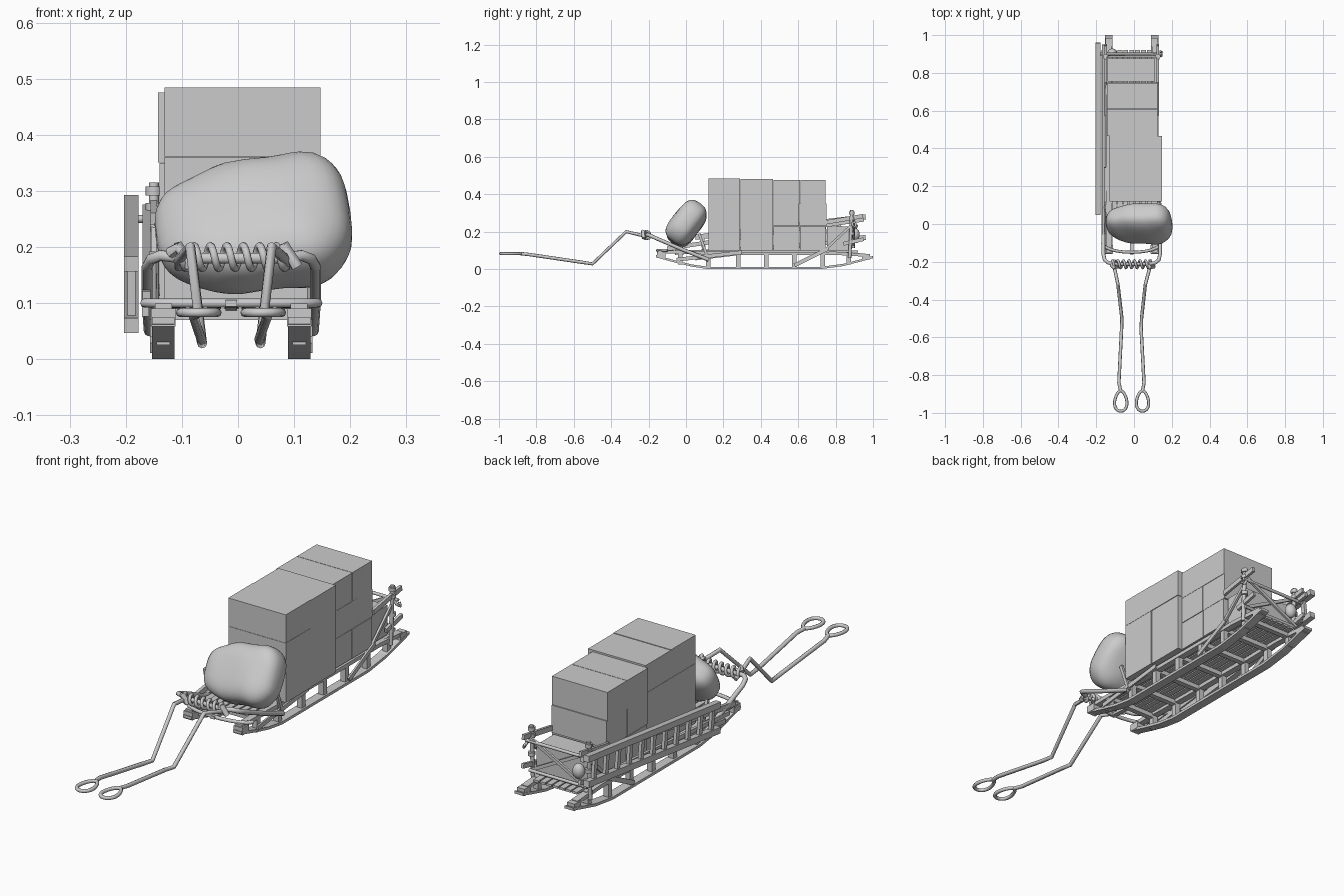
import bpy, bmesh, math
from mathutils import Vector, Matrix

if "Cube" in bpy.data.objects:
    bpy.data.objects.remove(bpy.data.objects["Cube"])

CX = -0.012          # sled centre line
SIDES = (-1, 1)


def finish(name, bm, smooth=False):
    bmesh.ops.recalc_face_normals(bm, faces=bm.faces)
    me = bpy.data.meshes.new(name)
    bm.to_mesh(me)
    bm.free()
    ob = bpy.data.objects.new(name, me)
    bpy.context.collection.objects.link(ob)
    if smooth:
        for p in me.polygons:
            p.use_smooth = True
    return ob


def box(name, x0, x1, y0, y1, z0, z1):
    bm = bmesh.new()
    m = Matrix.Translation(((x0 + x1) / 2, (y0 + y1) / 2, (z0 + z1) / 2))
    bmesh.ops.create_cube(bm, size=1, matrix=m @ Matrix.Diagonal((x1 - x0, y1 - y0, z1 - z0, 1)))
    return finish(name, bm)


def beam(name, p, q, w, h):
    p, q = Vector(p), Vector(q)
    d = q - p
    bm = bmesh.new()
    m = Matrix.Translation((p + q) / 2) @ d.to_track_quat('Y', 'Z').to_matrix().to_4x4()
    bmesh.ops.create_cube(bm, size=1, matrix=m @ Matrix.Diagonal((w, d.length, h, 1)))
    return finish(name, bm)


def tube(name, pts, r, closed=False, res=2):
    cu = bpy.data.curves.new(name, 'CURVE')
    cu.dimensions = '3D'
    cu.bevel_depth = r
    cu.bevel_resolution = res
    cu.use_fill_caps = True
    sp = cu.splines.new('POLY')
    sp.points.add(len(pts) - 1)
    for s, p in zip(sp.points, pts):
        s.co = (*p, 1)
    sp.use_cyclic_u = closed
    ob = bpy.data.objects.new(name, cu)
    bpy.context.collection.objects.link(ob)
    bpy.ops.object.select_all(action='DESELECT')
    ob.select_set(True)
    bpy.context.view_layer.objects.active = ob
    bpy.ops.object.convert(target='MESH')
    bpy.ops.object.shade_smooth_by_angle(angle=math.radians(50))
    return ob


def strip(name, x, w, t, path):
    # bent plank: a side profile extruded across x
    outline = list(path) + [(y, z + t) for y, z in reversed(path)]
    bm = bmesh.new()
    f = bm.faces.new([bm.verts.new((x - w / 2, y, z)) for y, z in outline])
    ext = bmesh.ops.extrude_face_region(bm, geom=[f])
    bmesh.ops.translate(bm, vec=(w, 0, 0), verts=[v for v in ext['geom'] if isinstance(v, bmesh.types.BMVert)])
    return finish(name, bm)


RUN = [(-0.16, 0.063), (-0.06, 0.035), (0.03, 0.013), (0.12, 0), (0.72, 0), (0.84, 0.016), (0.93, 0.039), (1.0, 0.058)]
RAIL = [(-0.15, 0.082), (-0.02, 0.082), (0.2, 0.076), (0.6, 0.074), (0.8, 0.076), (0.96, 0.066)]
STATIONS = (-0.03, 0.12, 0.28, 0.43, 0.58, 0.73, 0.87)

# runners, rails, posts and diagonal braces
for s in SIDES:
    x = CX + s * 0.121
    strip('runner', x, 0.04, 0.012, RUN)
    strip('upper_rail', x, 0.03, 0.017, RAIL)
    box('runner_front_block', x - 0.022, x + 0.022, -0.155, -0.11, 0.058, 0.09)
    box('runner_back_block', x - 0.018, x + 0.018, 0.94, 0.985, 0.05, 0.08)
    for y in STATIONS:
        z0 = 0.025 if y < 0 or y > 0.8 else 0.005
        box('runner_post', x - 0.012, x + 0.012, y - 0.012, y + 0.012, z0, 0.085)
    xs = x + s * 0.02
    beam('brace_front', (xs, -0.05, 0.05), (xs, 0.3, 0.09), 0.008, 0.02)
    beam('brace_back', (xs, 0.58, 0.02), (xs, 0.76, 0.11), 0.008, 0.02)
    beam('front_stanchion', (xs, 0.12, 0.05), (xs, 0.07, 0.19), 0.012, 0.014)

# deck
for y in STATIONS:
    box('cross_bar', CX - 0.125, CX + 0.125, y - 0.012, y + 0.012, 0.07, 0.09)
for i in range(7):
    x = CX + (i - 3) * 0.031
    strip('deck_slat', x, 0.025, 0.01, [(-0.06, 0.094), (0.2, 0.091), (0.75, 0.091), (0.92, 0.088)])

# stacked cargo boxes: y0, y1, z0, z1, x0, x1
for i, b in enumerate([
        (0.12, 0.289, 0.10, 0.36, -0.131, 0.147), (0.12, 0.29, 0.361, 0.484, -0.131, 0.147),
        (0.291, 0.465, 0.10, 0.36, -0.131, 0.145), (0.291, 0.466, 0.361, 0.482, -0.131, 0.147),
        (0.468, 0.607, 0.10, 0.228, -0.14, 0.124), (0.61, 0.745, 0.10, 0.228, -0.138, 0.125),
        (0.467, 0.605, 0.23, 0.35, -0.14, 0.125), (0.608, 0.75, 0.23, 0.35, -0.14, 0.124),
        (0.467, 0.61, 0.351, 0.475, -0.143, 0.125), (0.612, 0.747, 0.351, 0.475, -0.143, 0.125),
        (0.755, 0.875, 0.10, 0.228, -0.14, 0.11)]):
    box(f'cargo_box_{i + 1}', b[4], b[5], b[0], b[1], b[2], b[3])


# soft sack leaning on the front boxes
def power(v, e):
    return math.copysign(abs(v) ** e, v)


bm = bmesh.new()
bmesh.ops.create_uvsphere(bm, u_segments=32, v_segments=20, radius=1)
for v in bm.verts:
    x, y, z = v.co
    r = math.hypot(x, y)
    c = power(r, 0.65)
    a = math.atan2(y, x)
    px = c * power(math.cos(a), 0.65)
    py = c * power(math.sin(a), 0.75)
    pz = power(z, 0.65)
    swell = (1 + 0.13 * px) * (1 + 0.03 * math.sin(7 * px + 3 * pz))
    v.co = (0.175 * px, 0.076 * py * swell, 0.122 * pz * swell)
bm.transform(Matrix.Translation((0.027, 0.002, 0.238)) @ Matrix.Rotation(math.radians(-8), 4, 'Y')
             @ Matrix.Rotation(math.radians(-36), 4, 'X'))
finish('sack', bm, True)

# front bows
tube('front_bar', [(CX + 0.155 * math.sin(t), -0.10 - 0.05 * math.cos(t), 0.1)
                   for t in [math.pi / 2 * (k / 6 - 1) for k in range(13)]], 0.008)
beam('bar_support', (CX, -0.16, 0.1), (CX, -0.02, 0.092), 0.02, 0.012)
half = [(0.146, 0.12, 0.05), (0.15, -0.02, 0.105), (0.15, -0.16, 0.165), (0.143, -0.19, 0.178),
        (0.125, -0.205, 0.185), (0.09, -0.212, 0.18)]
tube('brush_bow', [(CX + x, y, z) for x, y, z in half] + [(CX - x, y, z) for x, y, z in reversed(half)], 0.010)
tube('rope_coil', [(-0.115 + 0.205 * k / 112, -0.213 + 0.02 * math.cos(k * math.pi / 8),
                    0.182 + 0.02 * math.sin(k * math.pi / 8)) for k in range(113)], 0.007)

# harness ropes with end loops
for xs in ((-0.105, -0.085, -0.064, -0.08, -0.07), (0.085, 0.06, 0.04, 0.053, 0.045)):
    x0, x1, x2, x3, xc = xs
    tube('harness_rope', [(x0, -0.19, 0.165), (x0, -0.225, 0.178), (x1, -0.32, 0.2), (x2, -0.5, 0.028),
                          (x2 - 0.002, -0.56, 0.037), (x3, -0.84, 0.078), (xc, -0.885, 0.083)], 0.009)
    tube('harness_loop', [(xc + 0.032 * math.sin(t) * (1 - 0.25 * math.cos(t)), -0.937 + 0.054 * math.cos(t), 0.083)
                          for t in [k * math.pi / 12 for k in range(24)]], 0.008, True)
    tube('rope_knot', [(x0 - 0.015, -0.215, 0.19), (x0, -0.23, 0.2), (x0 + 0.02, -0.225, 0.165)], 0.011)

# rear handle frame
for s in SIDES:
    x = CX + s * 0.138
    tube('handle_post', [(x, 0.875, 0.06), (x, 0.887, 0.315)], 0.009)
    for z in (0.19, 0.27, 0.30):
        tube('post_binding', [(x, 0.886, z - 0.008), (x, 0.886, z + 0.008)], 0.015)
    beam('frame_diagonal', (CX - s * 0.138, 0.893 + s * 0.006, 0.12),
         (CX + s * 0.138, 0.893 + s * 0.006, 0.265), 0.01, 0.014)
    beam('side_handrail', (x, 0.75, 0.25), (x, 0.945, 0.283), 0.012, 0.022)
    beam('handle_stay', (x, 0.74, 0.1), (x, 0.885, 0.235), 0.01, 0.014)
    beam('lower_grip', (x, 0.84, 0.135), (x, 0.95, 0.16), 0.012, 0.02)
tube('handle_crossbar', [(-0.18, 0.9, 0.25), (0.145, 0.9, 0.25)], 0.007)
tube('rear_lower_bar', [(-0.15, 0.895, 0.12), (0.13, 0.895, 0.12)], 0.007)
tube('hook', [(0.126, 0.89, 0.25), (0.145, 0.89, 0.235), (0.147, 0.91, 0.22), (0.14, 0.915, 0.235)], 0.006)

# hanging pouch
bm = bmesh.new()
bmesh.ops.create_uvsphere(bm, u_segments=16, v_segments=10, radius=1,
                          matrix=Matrix.Translation((-0.115, 0.905, 0.185)) @ Matrix.Diagonal((0.026, 0.024, 0.033, 1)))
finish('pouch', bm, True)

# ladder carried along the left side
Y0, Y1, SLOPE = 0.05, 0.96, 0.12
for z in (0.06, 0.17):
    beam('ladder_rail', (-0.19, Y0, z), (-0.19, Y1, z + SLOPE * (Y1 - Y0)), 0.026, 0.027)
for i in range(11):
    y = 0.1 + 0.081 * i
    z = 0.06 + SLOPE * (y - Y0)
    beam('ladder_rung', (-0.19, y, z), (-0.19, y - 0.013, z + 0.11), 0.014, 0.02)

# long poles behind the ladder
beam('carried_plank', (-0.163, -0.1, 0.11), (-0.163, 0.95, 0.265), 0.014, 0.022)
beam('carried_pole', (-0.165, -0.06, 0.085), (-0.165, 0.92, 0.15), 0.012, 0.018)
